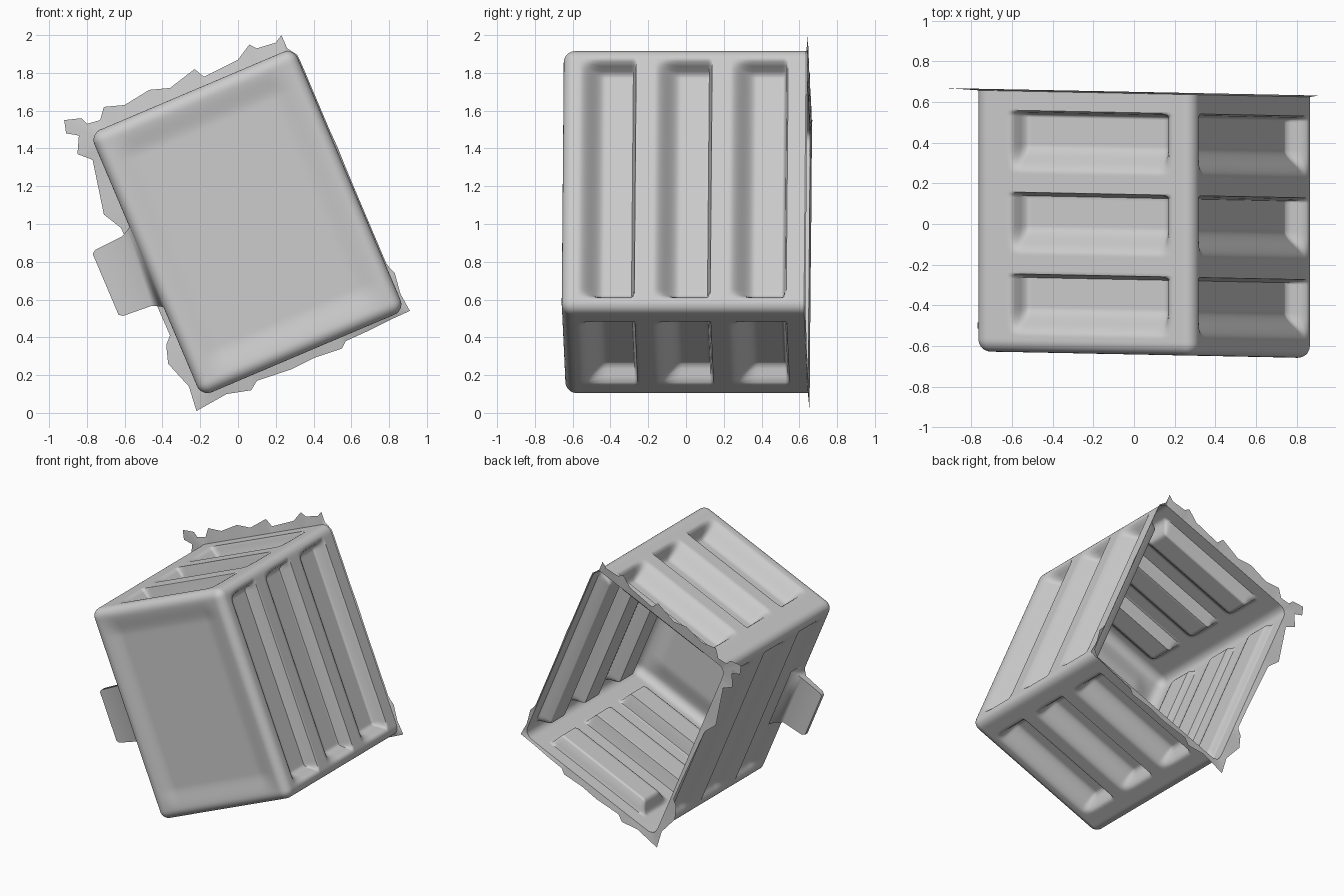
import bpy, bmesh
from math import radians
from mathutils import Vector, Matrix

if "Cube" in bpy.data.objects:
    bpy.data.objects.remove(bpy.data.objects["Cube"])

HU, HY, HV, R = 0.585, 0.642, 0.755, 0.06     # half width, depth, height, edge radius
NU, NY, NV = 80, 150, 100                     # grid density per axis
SHEAR = Matrix.Identity(4)
SHEAR[1][0] = -0.02                           # front and back planes run slightly askew
POSE = SHEAR @ Matrix.Translation((0.05, 0, 1.01)) @ Matrix.Rotation(radians(-23), 4, 'Y')


def step(a, b, t):
    t = max(0.0, min(1.0, (t - a) / (b - a)))
    return t * t * (3 - 2 * t)


def band(t, lo, hi, ramp_lo, ramp_hi):
    return step(lo, lo + ramp_lo, t) * step(hi, hi - ramp_hi, t)


def clamp(t, h):
    return max(-h, min(h, t))


def grooves(y, t, lo, hi):
    """Three channels across the depth: soft near side, steep far side."""
    return sum(band(y, c - 0.16, c + 0.145, 0.14, 0.018)
               for c in (-0.40, 0.0, 0.40)) * band(t, lo, hi, 0.06, 0.06)


def finish(name, bm):
    bmesh.ops.remove_doubles(bm, verts=bm.verts, dist=0.0005)
    bmesh.ops.recalc_face_normals(bm, faces=bm.faces)
    bm.transform(POSE)
    me = bpy.data.meshes.new(name)
    bm.to_mesh(me)
    bm.free()
    ob = bpy.data.objects.new(name, me)
    bpy.context.collection.objects.link(ob)
    bpy.ops.object.select_all(action='DESELECT')
    ob.select_set(True)
    bpy.context.view_layer.objects.active = ob
    bpy.ops.object.shade_smooth_by_angle(angle=radians(60))
    return ob


def wall(bm, n1, n2, place, normal, depth):
    """Gridded wall wrapped on the rounded box, then pushed in by depth(p)."""
    rows = []
    for i in range(n1 + 1):
        row = []
        for j in range(n2 + 1):
            p = Vector(place(2 * i / n1 - 1, 2 * j / n2 - 1))
            core = Vector((clamp(p.x, HU - R), max(p.y, -HY + R), clamp(p.z, HV - R)))
            q = core + (p - core).normalized() * R
            row.append(bm.verts.new(q - Vector(normal) * depth(p)))
        rows.append(row)
    for i in range(n1):
        for j in range(n2):
            bm.faces.new((rows[i][j], rows[i + 1][j], rows[i + 1][j + 1], rows[i][j + 1]))


# crate shell: four grooved sides, a dished front, open back
bm = bmesh.new()
wall(bm, NY, NV, lambda a, b: (HU, a * HY, b * HV), (1, 0, 0),
     lambda p: 0.10 * grooves(p.y, p.z, -0.69, 0.69))
wall(bm, NY, NV, lambda a, b: (-HU, a * HY, b * HV), (-1, 0, 0),
     lambda p: 0.045 * grooves(p.y, p.z, -0.68, 0.68))
wall(bm, NY, NU, lambda a, b: (b * HU, a * HY, HV), (0, 0, 1),
     lambda p: 0.10 * grooves(p.y, p.x, -0.40, 0.46))
wall(bm, NY, NU, lambda a, b: (b * HU, a * HY, -HV), (0, 0, -1),
     lambda p: 0.10 * grooves(p.y, p.x, -0.42, 0.43))
wall(bm, NU, NV, lambda a, b: (a * HU, -HY, b * HV), (0, -1, 0),
     lambda p: 0.025 * band(p.x, -HU + 0.05, HU - 0.05, 0.16, 0.16)
     * band(p.z, -HV + 0.05, HV - 0.05, 0.16, 0.16))
finish("crate_shell", bm)

# ragged rim: torn flat edge around the open back, outline in x, z
outline = [(-0.92, 1.55), (-0.83, 1.56), (-0.80, 1.53), (-0.73, 1.55), (-0.71, 1.62),
           (-0.60, 1.63), (-0.47, 1.71), (-0.36, 1.72), (-0.23, 1.82), (-0.18, 1.78),
           (0.00, 1.87), (0.06, 1.95), (0.10, 1.93), (0.20, 1.96), (0.23, 2.00),
           (0.26, 1.93), (0.34, 1.84), (0.43, 1.61), (0.53, 1.40), (0.61, 1.20),
           (0.64, 1.11), (0.78, 0.79), (0.83, 0.74), (0.86, 0.63), (0.91, 0.54),
           (0.80, 0.49), (0.68, 0.43), (0.57, 0.38), (0.55, 0.34), (0.40, 0.29),
           (0.28, 0.23), (0.10, 0.17), (0.07, 0.12), (-0.06, 0.10), (-0.22, 0.01),
           (-0.26, 0.14), (-0.37, 0.26), (-0.38, 0.36), (-0.36, 0.41), (-0.43, 0.57),
           (-0.62, 0.98), (-0.71, 1.05), (-0.77, 1.34), (-0.85, 1.37), (-0.84, 1.50),
           (-0.91, 1.48)]
bm = bmesh.new()
inv = POSE.inverted()
pairs = []
for k, (x, z) in enumerate(outline):
    nx, nz = outline[(k + 1) % len(outline)]
    for f in (0, 0.5):
        p = inv @ Vector((x + (nx - x) * f, HY, z + (nz - z) * f))
        core = Vector((clamp(p.x, HU - R), HY, clamp(p.z, HV - R)))
        p.y = HY
        d = p - core
        rim = core + d.normalized() * R
        out = core + d.normalized() * max(d.length, R + 0.006)
        out.y += 0.008
        pairs.append((bm.verts.new(rim), bm.verts.new(out)))
for k, (a, b) in enumerate(pairs):
    c, d = pairs[(k + 1) % len(pairs)]
    bm.faces.new((a, b, d, c))
finish("ragged_rim", bm)

# side tab: thin plate flaring into the left wall
bm = bmesh.new()
rings = []
for u, hy, hv in ((-0.575, 0.09, 0.24), (-0.60, 0.05, 0.22), (-0.64, 0.024, 0.20),
                  (-0.80, 0.018, 0.19), (-0.82, 0.014, 0.175)):
    rings.append([bm.verts.new((u, -0.515 + sy * hy, -0.01 + sv * hv))
                  for sy, sv in ((-1, -1), (1, -1), (1, 1), (-1, 1))])
for a, b in zip(rings, rings[1:]):
    for i in range(4):
        j = (i + 1) % 4
        bm.faces.new((a[i], a[j], b[j], b[i]))
bm.faces.new(rings[-1])
finish("side_tab", bm)
